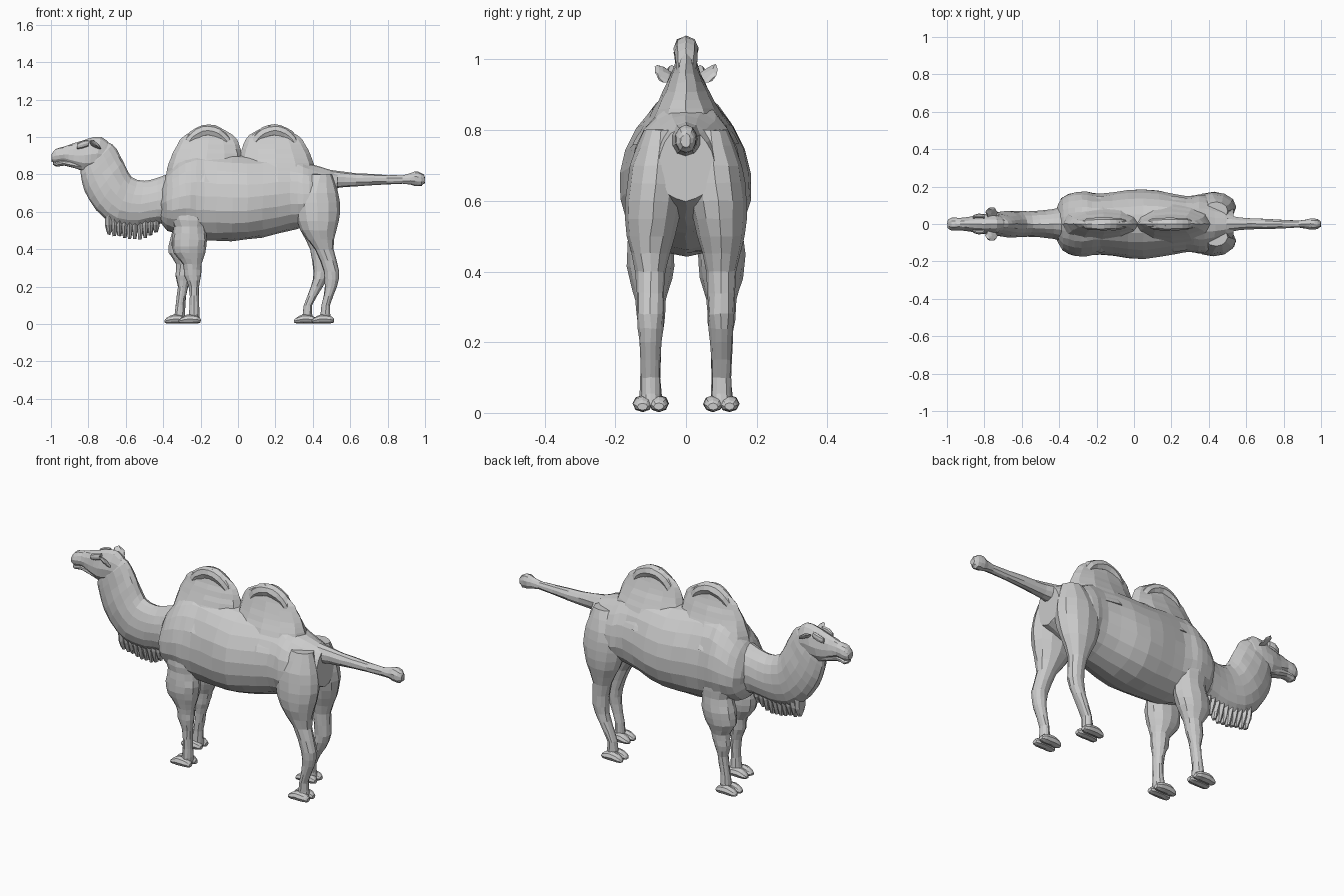
import bpy, bmesh, math, random

if bpy.data.objects.get("Cube"):
    bpy.data.objects.remove(bpy.data.objects["Cube"])
random.seed(4)

grey = bpy.data.materials.new("plain_grey")
grey.use_nodes = True
grey.diffuse_color = (.6, .6, .6, 1)
grey.node_tree.nodes["Principled BSDF"].inputs["Base Color"].default_value = grey.diffuse_color


def span(top, bottom, width, y=0):
    """A ring stretched between two points of the side outline."""
    return (*top, *bottom, y, width)


def upright(x, top, bottom, width, y=0):
    """A vertical ring, for parts that run lengthwise."""
    return span((x, top), (x, bottom), width, y)


def level(z, x, depth, width, y=0):
    """A horizontal ring, for parts that stand up."""
    return span((x - depth / 2, z), (x + depth / 2, z), width, y)


def smooth_path(keys, steps):
    """Catmull-Rom interpolation between neighbouring rings."""
    path = []
    for i, (start, end) in enumerate(zip(keys, keys[1:])):
        before = keys[max(i - 1, 0)]
        after = keys[min(i + 2, len(keys) - 1)]
        for step in range(steps):
            t = step / steps
            path.append([
                b + t * (c - a) / 2
                + t * t * (a - 2.5 * b + 2 * c - d / 2)
                + t ** 3 * (3 * b - a - 3 * c + d) / 2
                for a, b, c, d in zip(before, start, end, after)])
    return path + [keys[-1]]


def loft(name, keys, sides=12, steps=2, pinch=0, rough=.002):
    """Skin a row of slightly uneven rings into one closed faceted part."""
    bm = bmesh.new()
    rings = []
    for top_x, top_z, low_x, low_z, y, width in smooth_path(keys, steps):
        ring = []
        for k in range(sides):
            angle = math.tau * k / sides
            up, across = math.cos(angle), math.sin(angle)
            point = (
                (top_x + low_x + (top_x - low_x) * up) / 2,
                y + width * across * (1 - pinch * up),
                (top_z + low_z + (top_z - low_z) * up) / 2)
            ring.append(bm.verts.new([c + random.uniform(-rough, rough) for c in point]))
        rings.append(ring)
    for near, far in zip(rings, rings[1:]):
        for k in range(sides):
            bm.faces.new((near[k - 1], near[k], far[k], far[k - 1]))
    bm.faces.new(rings[0])
    bm.faces.new(rings[-1])
    bmesh.ops.recalc_face_normals(bm, faces=bm.faces)
    mesh = bpy.data.meshes.new(name)
    bm.to_mesh(mesh)
    bm.free()
    mesh.materials.append(grey)
    bpy.context.collection.objects.link(bpy.data.objects.new(name, mesh))


# Torso
loft("torso", [
    upright(x=-.43, top=.69, bottom=.58, width=.03),
    upright(x=-.38, top=.81, bottom=.5, width=.14),
    upright(x=-.28, top=.9, bottom=.47, width=.175),
    upright(x=-.18, top=.92, bottom=.445, width=.162),
    upright(x=.05, top=.9, bottom=.45, width=.187),
    upright(x=.28, top=.9, bottom=.5, width=.15),
    upright(x=.38, top=.86, bottom=.53, width=.155),
    upright(x=.53, top=.81, bottom=.6, width=.08),
], sides=20, steps=3, pinch=.15, rough=.003)

# Humps: each leans away from the saddle and carries a folded crest
for name, x, lean in (("front", -.15, -1), ("rear", .185, 1)):
    body, crest = [], []
    for i in range(7):
        t = i / 6
        body.append(level(
            z=.76 + .3 * t,
            x=x + lean * .03 * (1 - t),
            depth=.06 + .36 * math.sqrt(1 - t * t),
            width=.012 + .14 * (1 - t) ** 1.4))
        turn = math.pi * (t * .9 + .05)
        side, rise = math.cos(turn), math.sin(turn)
        crest.append(span(
            top=(x + .145 * side + lean * .01, .91 + .157 * rise),
            bottom=(x + .1 * side + lean * .01, .89 + .11 * rise),
            width=.02 + .015 * rise))
    loft(name + "_hump", body)
    loft(name + "_hump_crest", crest, sides=8)

# Neck
loft("neck", [
    span(top=(-.32, .82), bottom=(-.34, .52), width=.11),
    span(top=(-.43, .78), bottom=(-.43, .54), width=.08),
    span(top=(-.5, .765), bottom=(-.54, .52), width=.07),
    span(top=(-.57, .785), bottom=(-.66, .53), width=.07),
    span(top=(-.6, .84), bottom=(-.76, .61), width=.07),
    span(top=(-.63, .9), bottom=(-.82, .71), width=.06),
    span(top=(-.67, .96), bottom=(-.84, .79), width=.05),
    span(top=(-.73, .98), bottom=(-.84, .84), width=.04),
], sides=16, pinch=.1)

# Head and lower jaw
loft("head", [
    span(top=(-.68, .955), bottom=(-.71, .84), width=.036),
    span(top=(-.73, 1), bottom=(-.77, .82), width=.052),
    span(top=(-.8, .99), bottom=(-.83, .815), width=.052),
    upright(x=-.88, top=.965, bottom=.84, width=.04),
    upright(x=-.93, top=.95, bottom=.865, width=.033),
    upright(x=-.975, top=.937, bottom=.86, width=.034),
    upright(x=-.997, top=.91, bottom=.87, width=.02),
], pinch=.1)
loft("lower_jaw", [
    upright(x=-.82, top=.88, bottom=.815, width=.036),
    upright(x=-.93, top=.88, bottom=.846, width=.028),
    upright(x=-.97, top=.87, bottom=.84, width=.03),
    upright(x=-.988, top=.866, bottom=.85, width=.016),
], sides=10)

# Ears and brow ridges, mirrored
for label, sign in (("left", 1), ("right", -1)):
    loft("ear_" + label, [
        span(top=(-.78, .95), bottom=(-.745, .935), width=.014, y=sign * .035),
        span(top=(-.795, .98), bottom=(-.73, .935), width=.015, y=sign * .065),
        span(top=(-.775, .985), bottom=(-.745, .96), width=.006, y=sign * .083),
    ], sides=8)
    loft("brow_" + label, [
        upright(x=-.8, top=.985, bottom=.95, width=.01, y=sign * .04),
        upright(x=-.83, top=.98, bottom=.94, width=.012, y=sign * .044),
        upright(x=-.86, top=.965, bottom=.935, width=.008, y=sign * .038),
    ], sides=8, rough=0)

# Beard tufts hanging along the throat
TUFTS = 10
for i in range(TUFTS):
    t = i / (TUFTS - 1)
    x = -.69 + .25 * t
    tip = .485 - .03 * math.sin(math.pi * t) + random.uniform(-.008, .008)
    loft(f"beard_tuft_{i + 1}", [
        level(z=.59, x=x, depth=.05, width=.045),
        level(z=.53, x=x, depth=.04, width=.038),
        level(z=tip, x=x, depth=.018, width=.012),
    ], sides=8)

# Tail with a tufted end
loft("tail", [
    upright(x=.45, top=.83, bottom=.72, width=.06),
    upright(x=.57, top=.813, bottom=.73, width=.034),
    upright(x=.7, top=.803, bottom=.74, width=.028),
    upright(x=.88, top=.795, bottom=.75, width=.02),
    upright(x=.945, top=.815, bottom=.738, width=.03),
    upright(x=.98, top=.808, bottom=.738, width=.028),
    upright(x=.998, top=.79, bottom=.752, width=.014),
], sides=10)

# Leg rings as height, centre and depth; width follows depth
FRONT = [(.74, -.28, .1), (.6, -.27, .2), (.52, -.26, .17), (.45, -.26, .19),
         (.38, -.26, .17), (.32, -.245, .1), (.26, -.243, .09),
         (.2, -.235, .055), (.1, -.233, .05), (.02, -.237, .065)]
HIND = [(.8, .44, .12), (.7, .42, .23), (.6, .425, .24), (.5, .43, .19),
        (.4, .46, .1), (.28, .5, .085), (.2, .497, .065), (.1, .47, .045), (.02, .47, .06)]

for part, rings, heel, stride in (("front", FRONT, -.2, .075), ("hind", HIND, .512, .095)):
    # The left leg of each pair swings forward toward the ground
    for label, sign, step in (("right", -1, 0), ("left", 1, stride)):
        loft(f"{part}_leg_{label}", [
            level(z=z, x=x - step * min(max((.5 - z) / .38, 0), 1), depth=depth,
                  width=.014 + .28 * depth, y=sign * (.1 - .1 * max(z - .5, 0)))
            for z, x, depth in rings])
        # Splayed two-toed foot
        back = heel - step
        for toe, offset in (("inner", -.023), ("outer", .023)):
            y = sign * (.1 + offset)
            loft(f"{part}_{toe}_toe_{label}", [
                upright(x=back, top=.028, bottom=.008, width=.014, y=y),
                upright(x=back - .02, top=.045, bottom=.003, width=.026, y=y),
                upright(x=back - .07, top=.05, bottom=.003, width=.028, y=y),
                upright(x=back - .105, top=.033, bottom=.003, width=.022, y=y),
                upright(x=back - .117, top=.02, bottom=.008, width=.01, y=y),
            ], sides=8, rough=.001)
